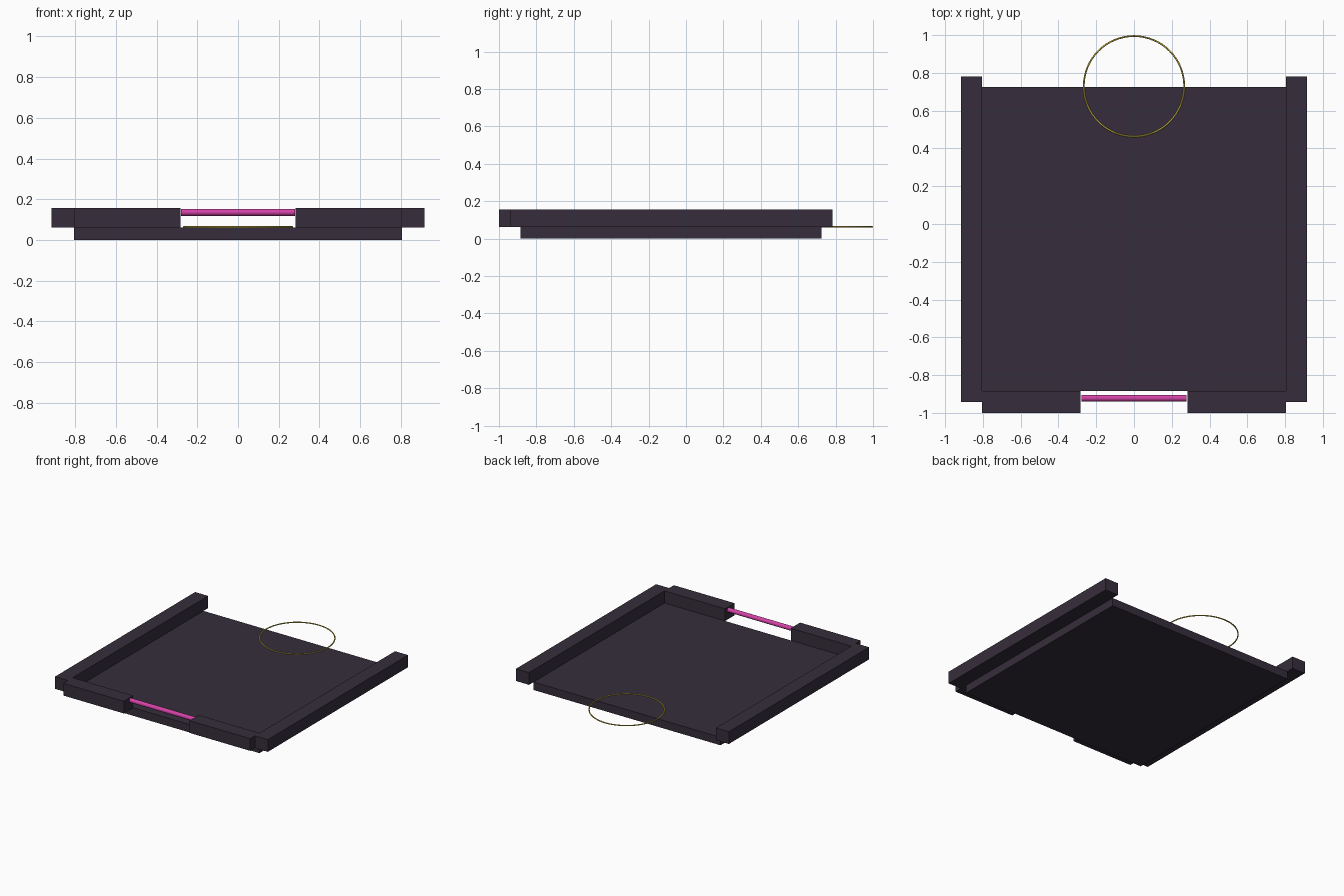
import bpy, bmesh, math
from mathutils import Matrix

if "Cube" in bpy.data.objects:
    bpy.data.objects.remove(bpy.data.objects["Cube"])


def material(name, rgb):
    m = bpy.data.materials.new(name)
    m.diffuse_color = (*rgb, 1)
    m.use_nodes = True
    m.node_tree.nodes["Principled BSDF"].inputs["Base Color"].default_value = m.diffuse_color
    return m


DARK = material("dark_plum", (0.037, 0.027, 0.045))
PINK = material("magenta", (0.66, 0.055, 0.39))
GOLD = material("gold", (0.55, 0.44, 0.05))


def box(name, x, y, z, mat):
    """Box given by its (min, max) range on each axis."""
    bm = bmesh.new()
    bmesh.ops.create_cube(bm, size=1)
    for v in bm.verts:
        for i, (lo, hi) in enumerate((x, y, z)):
            v.co[i] = hi if v.co[i] > 0 else lo
    me = bpy.data.meshes.new(name)
    bm.to_mesh(me)
    bm.free()
    me.materials.append(mat)
    ob = bpy.data.objects.new(name, me)
    bpy.context.collection.objects.link(ob)
    return ob


FLOOR, TOP = 0.062, 0.157

# floor plate
box("floor_plate", (-0.805, 0.805), (-0.885, 0.725), (0, FLOOR), DARK)

# side rails and front wall halves
for side, s in (("left", -1), ("right", 1)):
    box(side + "_rail", sorted((s * 0.805, s * 0.917)), (-0.942, 0.782), (FLOOR, TOP), DARK)
    box(side + "_front_wall", sorted((s * 0.283, s * 0.805)), (-1.0, -0.885), (FLOOR, TOP), DARK)

# glowing bar across the front gap
bpy.ops.mesh.primitive_cylinder_add(vertices=16, radius=0.017, depth=0.558,
                                    location=(0, -0.922, 0.136),
                                    rotation=(0, math.pi / 2, 0))
bar = bpy.context.object
bar.name = "front_bar"
bar.data.materials.append(PINK)
bpy.ops.object.shade_smooth_by_angle(angle=math.radians(40))

# thin floor ring overhanging the open back edge
bpy.ops.mesh.primitive_torus_add(major_segments=64, minor_segments=8,
                                 major_radius=0.266, minor_radius=0.0045,
                                 location=(0, 0.729, 0.0635))
ring = bpy.context.object
ring.name = "floor_ring"
ring.data.materials.append(GOLD)
bpy.ops.object.shade_smooth_by_angle(angle=math.radians(60))
